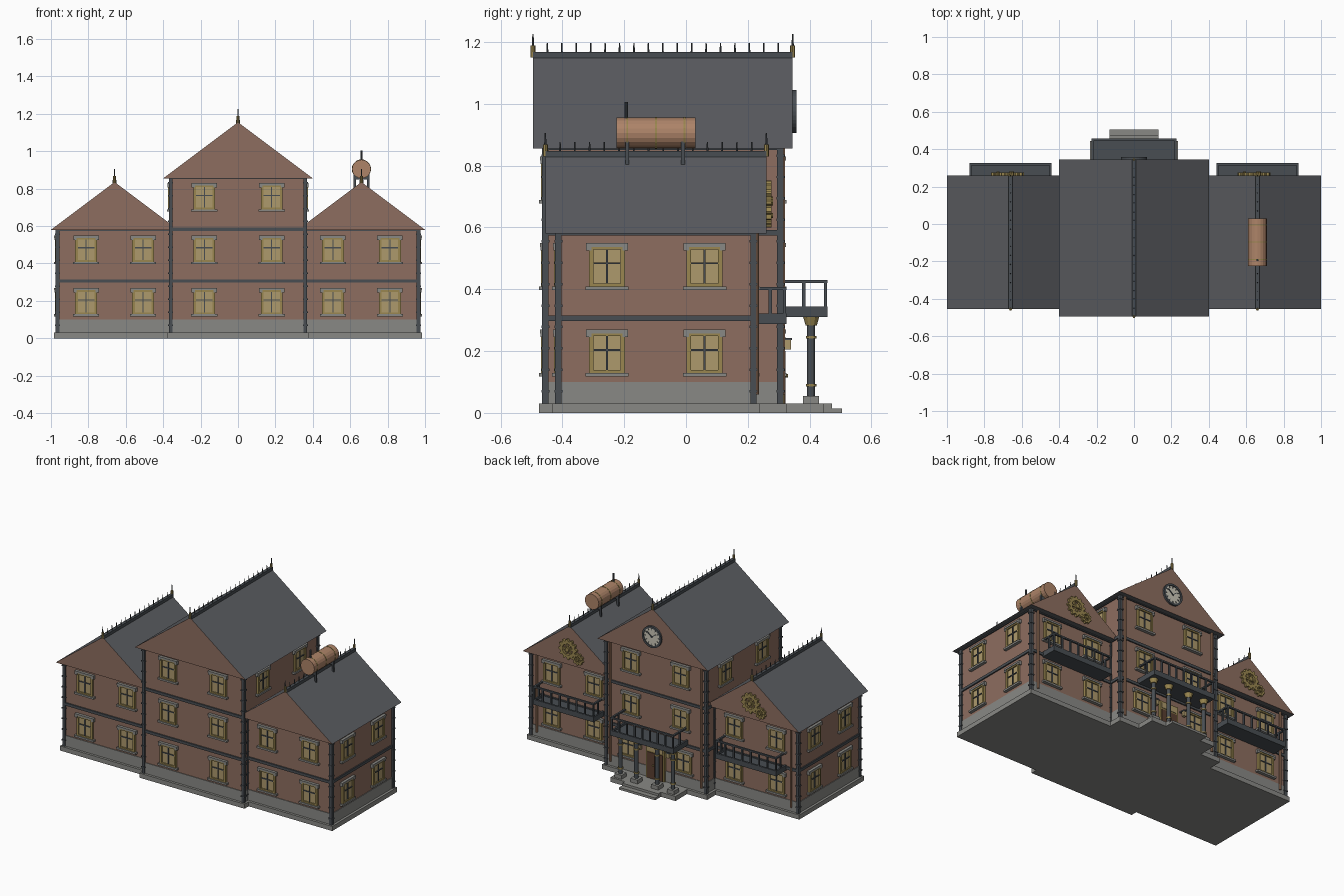
import bpy, bmesh
from math import pi, cos, sin
from mathutils import Matrix, Vector

if "Cube" in bpy.data.objects:
    bpy.data.objects.remove(bpy.data.objects["Cube"])

COLORS = {
    "brick": (0.27, 0.155, 0.115), "slate": (0.105, 0.11, 0.12), "stone": (0.25, 0.25, 0.235),
    "iron": (0.065, 0.075, 0.085), "brass": (0.32, 0.24, 0.08), "glass": (0.42, 0.32, 0.15),
    "copper": (0.42, 0.23, 0.14), "ivory": (0.6, 0.57, 0.48), "wood": (0.1, 0.05, 0.03),
}
MATS = {}
for n, c in COLORS.items():
    MATS[n] = bpy.data.materials.new(n)
    MATS[n].diffuse_color = (*c, 1)
PARTS = {}
I = Matrix.Identity(4)
T = Matrix.Translation
FACE_BACK = Matrix.Rotation(-pi / 2, 4, 'X')   # local z -> +y


def part(name, mat):
    return PARTS.setdefault(name, (bmesh.new(), mat))[0]


def box(name, mat, x0, x1, y0, y1, z0, z1, m=I):
    c = T(((x0 + x1) / 2, (y0 + y1) / 2, (z0 + z1) / 2))
    s = Matrix.Diagonal((abs(x1 - x0), abs(y1 - y0), abs(z1 - z0), 1))
    bmesh.ops.create_cube(part(name, mat), size=1, matrix=m @ c @ s)


def rod(name, mat, a, b, r, r2=None, n=10):
    a, b = Vector(a), Vector(b)
    d = b - a
    m = T((a + b) / 2) @ d.to_track_quat('Z', 'Y').to_matrix().to_4x4()
    bmesh.ops.create_cone(part(name, mat), cap_ends=True, segments=n, radius1=r,
                          radius2=r if r2 is None else r2, depth=d.length, matrix=m)


def ring(name, mat, c, inner, outer, root, teeth, depth):
    """Toothed ring lying on a wall that faces +y."""
    bm, n, m = part(name, mat), teeth * 4, T(c) @ FACE_BACK
    loops = []
    for z, kind in ((0, 0), (0, 1), (depth, 1), (depth, 0)):
        vs = []
        for i in range(n):
            r = inner if kind == 0 else (outer if i % 4 < 2 else root)
            a = 2 * pi * i / n
            vs.append(bm.verts.new(m @ Vector((r * cos(a), r * sin(a), z))))
        loops.append(vs)
    for k in range(4):
        A, B = loops[k], loops[(k + 1) % 4]
        for i in range(n):
            j = (i + 1) % n
            bm.faces.new((A[i], A[j], B[j], B[i]))


def window(m):
    """Local x runs along the wall, -y points outward, origin at window centre."""
    for s in (-1, 1):
        box("window_frames", "brass", s * .044, s * .058, -.014, .005, -.068, .068, m)
        box("window_frames", "brass", -.058, .058, -.014, .005, s * .055, s * .068, m)
        box("window_lintels", "stone", s * .05, s * .068, -.016, .005, .052, .066, m)
    box("window_panes", "glass", -.046, .046, -.006, .005, -.057, .057, m)
    box("window_bars", "iron", -.003, .003, -.011, 0, -.056, .056, m)
    box("window_bars", "iron", -.046, .046, -.011, 0, .008, .014, m)
    box("window_sills", "stone", -.07, .07, -.02, .005, -.076, -.064, m)
    box("window_lintels", "stone", -.068, .068, -.018, .005, .064, .076, m)


def roof(name, cx, hw, y0, y1, z0, z1):
    """Gabled prism with brick ends, iron ridge cresting and finials."""
    bm = bmesh.new()
    e = [[bm.verts.new(p) for p in ((cx - hw, y, z0), (cx + hw, y, z0), (cx, y, z1))] for y in (y0, y1)]
    a, b = e
    for f in (a, b[::-1]):
        bm.faces.new(f).material_index = 1
    for i in range(3):
        j = (i + 1) % 3
        bm.faces.new((a[i], b[i], b[j], a[j]))
    finish(name, bm, ["slate", "brick"])
    box("ridge_bars", "iron", cx - .01, cx + .01, y0, y1, z1 - .012, z1 + .012)
    n = round((y1 - y0) / .047)
    for i in range(1, n):
        y = y0 + (y1 - y0) * i / n
        rod("ridge_spikes", "iron", (cx, y, z1), (cx, y, z1 + .042), .0035, .002, 6)
    for y in (y0, y1):
        rod("finials", "brass", (cx, y, z1 - .005), (cx, y, z1 + .033), .008, n=8)
        rod("finial_spikes", "iron", (cx, y, z1 + .03), (cx, y, z1 + .07), .004, .002, 6)


def finish(name, bm, mats):
    bmesh.ops.recalc_face_normals(bm, faces=bm.faces[:])
    me = bpy.data.meshes.new(name)
    bm.to_mesh(me)
    bm.free()
    for k in mats:
        me.materials.append(MATS[k])
    bpy.context.collection.objects.link(bpy.data.objects.new(name, me))


def block(cx, hw, y0, y1, floors, sides):
    """Storeys with base, plinth, floor bands, iron corner posts and windows."""
    x0, x1, top = cx - hw, cx + hw, .03 + .277 * floors
    box("base", "stone", x0 - .02, x1 + .02, y0 - .02, y1 + .02, 0, .03)
    box("plinth", "stone", x0 - .004, x1 + .004, y0 - .004, y1 + .004, .03, .1)
    box("walls", "brick", x0, x1, y0, y1, .03, top)
    for f in range(1, floors + 1):
        z = .03 + .277 * f
        box("floor_bands", "iron", x0 - .008, x1 + .008, y0 - .008, y1 + .008, z - .01, z + .008)
    for x in (x0, x1):
        for y in (y0, y1):
            box("corner_posts", "iron", x - .01, x + .01, y - .01, y + .01, .03, top)
            for i in range(floors * 4):
                z = .07 + i * .0693
                box("post_rivets", "iron", x - .013, x + .013, y - .013, y + .013, z - .004, z + .004)
    cy = (y0 + y1) / 2
    for f in range(floors):
        z = .193 + .28 * f
        for s in (-.5, .5):
            window(T((cx + s * hw, y0, z)))
            if not (floors == 3 and f == 0):
                window(T((cx + s * hw, y1, z)) @ Matrix.Rotation(pi, 4, 'Z'))
            for side in sides:
                if floors == 2 or f == 2:
                    window(T((cx + side * hw, cy + s * (y1 - y0) / 2, z)) @ Matrix.Rotation(side * pi / 2, 4, 'Z'))


def balcony(cx, hw, y0, y1, z, bays):
    """Deck with kerb and railing on three sides."""
    box("balcony_decks", "iron", cx - hw, cx + hw, y0, y1, z, z + .02)
    for s in (-1, 1):
        box("balcony_kerbs", "iron", cx + s * hw, cx + s * (hw - .012), y0, y1, z, z + .034)
        box("balcony_rails", "iron", cx + s * hw, cx + s * (hw - .012), y0, y1, z + .11, z + .12)
    box("balcony_kerbs", "iron", cx - hw, cx + hw, y1 - .012, y1, z, z + .034)
    box("balcony_rails", "iron", cx - hw, cx + hw, y1 - .012, y1, z + .11, z + .12)
    pts = [(cx - hw + .006 + (2 * hw - .012) * i / bays, y1 - .006) for i in range(bays + 1)]
    pts += [(cx + s * (hw - .006), (y0 + y1) / 2) for s in (-1, 1)]
    for x, y in pts:
        box("balusters", "iron", x - .005, x + .005, y - .005, y + .005, z + .02, z + .115)


# Main hall and two wings
block(0, .36, -.455, .305, 3, (-1, 1))
roof("hall_roof", 0, .4, -.495, .345, .855, 1.155)
for s in (-1, 1):
    block(s * .66, .305, -.413, .218, 2, (s,))
    roof("left_wing_roof" if s < 0 else "right_wing_roof", s * .66, .34, -.455, .26, .58, .835)
    balcony(s * .66, .22, .22, .325, .288, 7)
    rod("drainpipes", "copper", (s * .33, .313, .06), (s * .33, .313, .86), .008)
    rod("drainpipes", "copper", (s * .92, .229, .06), (s * .92, .229, .58), .007)
    # Gears on the wing gables
    for gx, gz, r, teeth in ((s * .66 + .005, .685, .066, 12), (s * .66 - .068, .638, .038, 9)):
        ring("gears", "brass", (gx, .258, gz), r * .55, r, r * .82, teeth, .018)
        rod("gear_hubs", "brass", (gx, .258, gz), (gx, .282, gz), r * .22)
        for k in range(3):
            m = T((gx, .266, gz)) @ Matrix.Rotation(k * pi / 3, 4, 'Y')
            box("gear_spokes", "brass", -r * .6, r * .6, -.006, .006, -r * .08, r * .08, m)

# Porch: platform, steps, columns and balcony
box("porch_floor", "stone", -.235, .235, .3, .445, 0, .03)
box("porch_steps", "stone", -.13, .13, .44, .472, 0, .03)
box("porch_steps", "stone", -.13, .13, .47, .505, 0, .015)
balcony(0, .228, .305, .457, .31, 8)
for x in (-.19, -.075, .075, .19):
    y = .405
    box("column_bases", "stone", x - .026, x + .026, y - .026, y + .026, .03, .055)
    rod("columns", "iron", (x, y, .05), (x, y, .3), .013, n=12)
    for z in (.09, .245):
        rod("column_rings", "brass", (x, y, z - .004), (x, y, z + .004), .017, n=12)
    rod("column_capitals", "brass", (x, y, .283), (x, y, .31), .018, .026, 12)

# Entrance door with lanterns
box("door_frame", "brass", -.068, .068, .3, .318, .03, .255)
for s in (-1, 1):
    box("door_leaves", "wood", s * .002, s * .056, .3, .322, .03, .2)
    rod("door_knobs", "brass", (s * .01, .32, .12), (s * .01, .33, .12), .005, n=8)
    box("lanterns", "glass", s * .105 - .01, s * .105 + .01, .32, .34, .205, .235)
    box("lantern_caps", "iron", s * .105 - .013, s * .105 + .013, .305, .343, .235, .243)
    window(T((s * .2, .305, .193)) @ Matrix.Rotation(pi, 4, 'Z'))
box("door_transom", "glass", -.056, .056, .3, .322, .21, .245)

# Clock on the main gable
cz = .975
rod("clock_face", "ivory", (0, .343, cz), (0, .352, cz), .06, n=32)
ring("clock_rim", "iron", (0, .343, cz), .057, .07, .07, 8, .014)
for k in range(12):
    m = T((0, .353, cz)) @ Matrix.Rotation(k * pi / 6, 4, 'Y')
    box("clock_marks", "iron", -.002, .002, -.002, .002, .042, .054, m)
for a, l in ((.9, .045), (-.9, .032)):
    box("clock_hands", "iron", -.0025, .0025, -.001, .004, -.006, l, T((0, .353, cz)) @ Matrix.Rotation(a, 4, 'Y'))

# Copper water tank on the right wing roof
tx, tz = .66, .905
rod("tank", "copper", (tx, -.225, tz), (tx, .03, tz), .05, n=20)
for y in (-.19, -.097, -.005):
    rod("tank_bands", "brass", (tx, y - .003, tz), (tx, y + .003, tz), .0515, n=20)
for y in (-.19, -.01):
    for s in (-1, 1):
        box("tank_legs", "iron", tx + s * .036 - .006, tx + s * .036 + .006, y - .006, y + .006, .795, .885)
    box("tank_legs", "iron", tx - .042, tx + .042, y - .006, y + .006, .85, .862)
rod("tank_pipe", "iron", (tx, -.193, .94), (tx, -.193, 1.005), .006)

for n, (bm, mat) in PARTS.items():
    finish(n, bm, [mat])

for m in bpy.data.materials:
    if m.users and not m.is_grease_pencil:
        m.use_nodes = True
        m.node_tree.nodes["Principled BSDF"].inputs["Base Color"].default_value = m.diffuse_color
